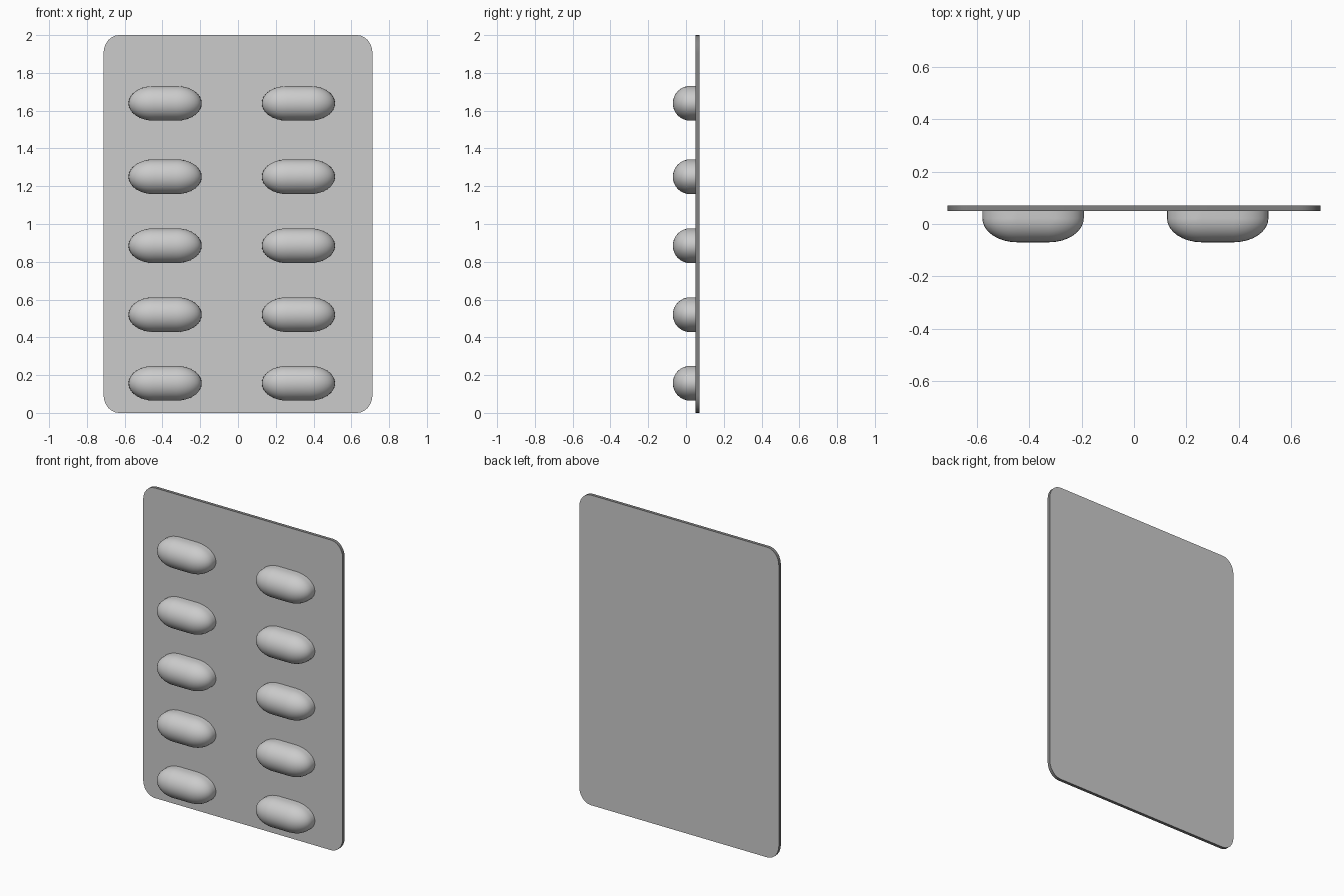
import bpy, bmesh, math
from mathutils import Vector

cube = bpy.data.objects.get("Cube")
if cube:
    bpy.data.objects.remove(cube, do_unlink=True)


def material(name, value):
    mat = bpy.data.materials.new(name)
    mat.use_nodes = True
    colour = (value, value, value, 1)
    mat.diffuse_color = colour
    mat.node_tree.nodes["Principled BSDF"].inputs["Base Color"].default_value = colour
    return mat


light_grey = material("light_grey", 0.6)
dark_grey = material("dark_grey", 0.22)

FRONT, BACK = 0.05, 0.071    # sheet faces in y
WIDTH, HEIGHT = 0.712, 2.0   # half width, full height


def finish(bm, name, materials):
    mesh = bpy.data.meshes.new(name)
    bm.to_mesh(mesh)
    bm.free()
    for mat in materials:
        mesh.materials.append(mat)
    obj = bpy.data.objects.new(name, mesh)
    bpy.context.collection.objects.link(obj)
    bpy.ops.object.select_all(action='DESELECT')
    obj.select_set(True)
    bpy.context.view_layer.objects.active = obj
    bpy.ops.object.shade_smooth_by_angle(angle=math.radians(35))


# Backing sheet: rounded rectangle pulled to its thickness, with a dark rim
def backing_sheet(radius_x=0.082, radius_z=0.095, steps=6):
    bm = bmesh.new()
    ring = []
    for corner, (sx, sz) in enumerate([(1, 1), (-1, 1), (-1, -1), (1, -1)]):
        cx = sx * (WIDTH - radius_x)
        cz = HEIGHT / 2 + sz * (HEIGHT / 2 - radius_z)
        for i in range(steps + 1):
            a = math.pi / 2 * (corner + i / steps)
            ring.append(bm.verts.new((cx + radius_x * math.cos(a), FRONT,
                                      cz + radius_z * math.sin(a))))
    face = bm.faces.new(ring)
    out = bmesh.ops.extrude_face_region(bm, geom=[face], use_keep_orig=True)
    moved = [v for v in out["geom"] if isinstance(v, bmesh.types.BMVert)]
    bmesh.ops.translate(bm, verts=moved, vec=(0, BACK - FRONT, 0))
    bmesh.ops.recalc_face_normals(bm, faces=bm.faces)
    for f in bm.faces:
        f.material_index = 1 if abs(f.normal.y) < 0.5 else 0
    finish(bm, "backing_sheet", [light_grey, dark_grey])


# Pocket: stretched half dome with a short straight skirt down to the sheet
def pocket(name, x, z, straight=0.06, cap=0.134, radius=0.092, centre=0.022):
    bm = bmesh.new()
    bmesh.ops.create_uvsphere(bm, u_segments=32, v_segments=16, radius=1)
    bmesh.ops.bisect_plane(bm, geom=bm.verts[:] + bm.edges[:] + bm.faces[:],
                           plane_co=(0, 0, 0), plane_no=(0, 1, 0),
                           clear_outer=True, dist=0.0001)
    # Split at the middle so the two caps can be drawn apart
    middle = [e for e in bm.edges if all(abs(v.co.x) < 0.0001 for v in e.verts)]
    bmesh.ops.split_edges(bm, edges=middle)
    for v in bm.verts:
        v.co = Vector((v.co.x * cap, v.co.y * radius, v.co.z * radius))
    for f in bm.faces:
        on_left = f.calc_center_median().x > 0
        for v in f.verts:
            v.tag = on_left
    for v in bm.verts:
        v.co.x += straight if v.tag else -straight
    seam = [e for e in bm.edges if e.is_boundary
            and all(abs(abs(v.co.x) - straight) < 0.0001 for v in e.verts)]
    bmesh.ops.bridge_loops(bm, edges=seam)
    # Skirt
    rim = [e for e in bm.edges if e.is_boundary
           and all(abs(v.co.y) < 0.0001 for v in e.verts)]
    out = bmesh.ops.extrude_edge_only(bm, edges=rim)
    for v in out["geom"]:
        if isinstance(v, bmesh.types.BMVert):
            v.co.y = FRONT + 0.005 - centre
    bmesh.ops.translate(bm, verts=bm.verts, vec=(x, centre, z))
    bmesh.ops.recalc_face_normals(bm, faces=bm.faces)
    finish(bm, name, [light_grey])


backing_sheet()
for column, x in (("right", -0.386), ("left", 0.32)):
    for row, z in enumerate((0.157, 0.52, 0.885, 1.25, 1.639), 1):
        pocket(f"{column}_pocket_{row}", x, z)
